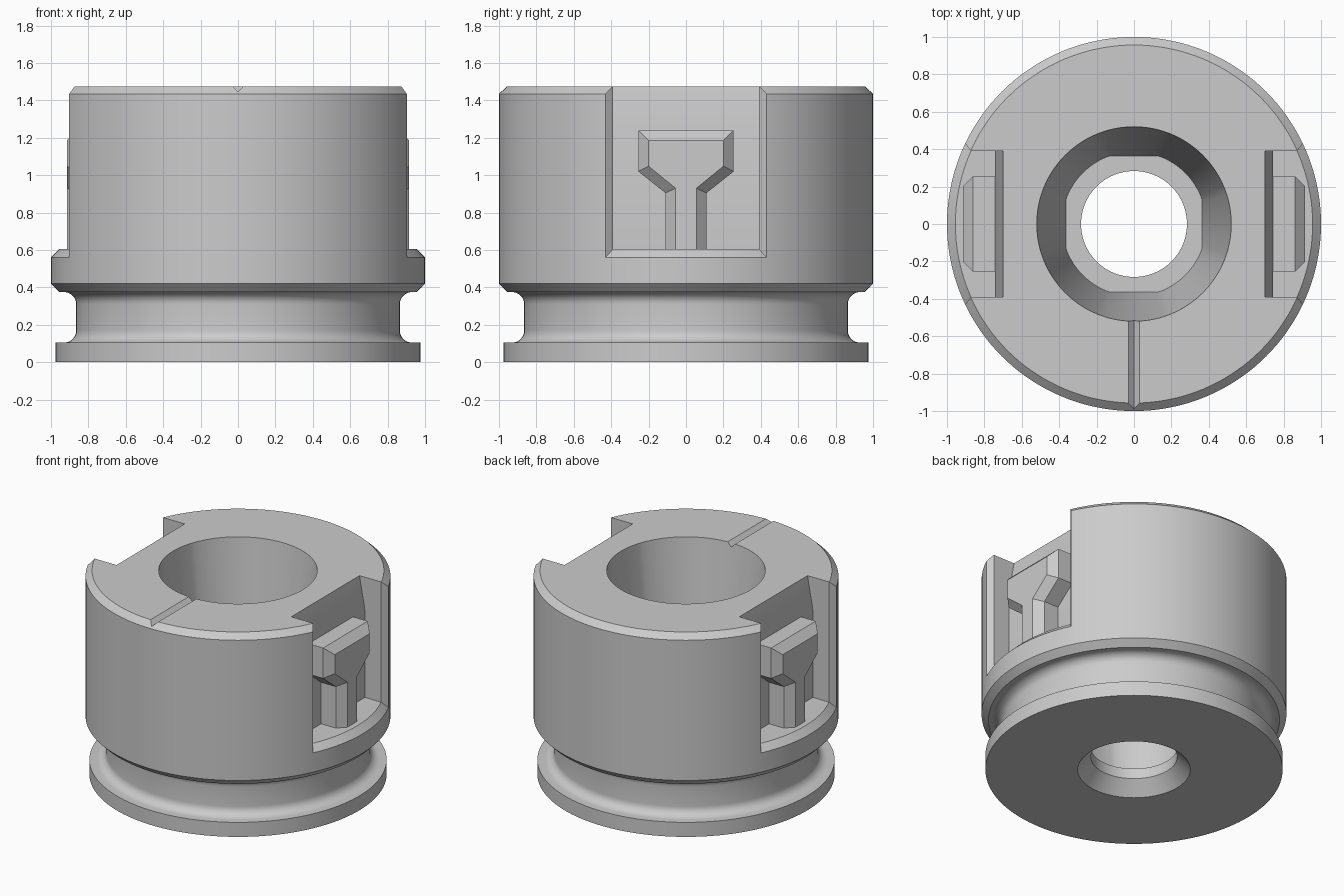
import bpy, bmesh, math
from math import sin, cos, radians, pi

if "Cube" in bpy.data.objects:
    bpy.data.objects.remove(bpy.data.objects["Cube"])

grey = bpy.data.materials.new("light grey")
grey.use_nodes = True
grey.diffuse_color = (0.6, 0.6, 0.6, 1)
grey.node_tree.nodes["Principled BSDF"].inputs["Base Color"].default_value = (0.6, 0.6, 0.6, 1)

SEGMENTS = 144


def make_object(name, bm):
    bmesh.ops.recalc_face_normals(bm, faces=bm.faces)
    mesh = bpy.data.meshes.new(name)
    bm.to_mesh(mesh)
    bm.free()
    mesh.materials.append(grey)
    obj = bpy.data.objects.new(name, mesh)
    bpy.context.collection.objects.link(obj)
    return obj


def activate(obj):
    bpy.ops.object.select_all(action='DESELECT')
    obj.select_set(True)
    bpy.context.view_layer.objects.active = obj


def bridge(bm, loops, closed_rings, closed_loops):
    """Join neighbouring vertex loops with quads."""
    count = len(loops)
    for i in range(count if closed_loops else count - 1):
        a, b = loops[i], loops[(i + 1) % count]
        n = len(a)
        for j in range(n if closed_rings else n - 1):
            k = (j + 1) % n
            bm.faces.new((a[j], a[k], b[k], b[j]))


def fillet(cx, cz, radius, start, end, steps=8):
    """Quarter arc of profile points."""
    angles = [radians(start + (end - start) * i / steps) for i in range(steps + 1)]
    return [(cx + radius * cos(a), cz + radius * sin(a)) for a in angles]


def socket_radius(angle):
    """Round bore with four flats."""
    return min(0.387, 0.363 / max(abs(cos(angle)), abs(sin(angle))))


# Body: turned profile, with the funnel running from a circle to a four-flat socket
profile = [(0.37, 0), (0.975, 0), (0.975, 0.105)]
profile += fillet(0.93, 0.17, 0.065, 270, 180)
profile += fillet(0.93, 0.31, 0.065, 180, 90)
profile += [(0.955, 0.375), (1, 0.42), (1, 1.435), (0.957, 1.475), (0.52, 1.475),
            (socket_radius, 0.17), (0.283, 0.17), (0.283, 0.095)]
bm = bmesh.new()
rings = []
for r, z in profile:
    ring = []
    for i in range(SEGMENTS):
        a = 2 * pi * i / SEGMENTS
        rr = r(a) if callable(r) else r
        ring.append(bm.verts.new((rr * cos(a), rr * sin(a), z)))
    rings.append(ring)
bridge(bm, rings, True, True)
body = make_object("body", bm)


def pocket_cutter(side):
    """Side recess with a flared rim that follows the round wall."""
    bm = bmesh.new()
    sections = []
    steps = 20
    for i in range(steps + 1):
        t = 2 * i / steps - 1

        def polar(r, deg):
            return r * cos(radians(deg * t)), r * sin(radians(deg * t))
        rim, outer = polar(0.955, 24.1), polar(1.1, 28.2)
        y = 0.39 * t
        points = [(0.743, y, 0.605), (*rim, 0.605), (*outer, 0.46), (*outer, 1.6),
                  (*rim, 1.6), (0.70, y, 1.6), (0.70, y, 1.475), (0.743, y, 1.24)]
        sections.append([bm.verts.new((side * px, py, pz)) for px, py, pz in points])
    bridge(bm, sections, True, False)
    for s in (sections[0], sections[-1]):
        bm.faces.new((s[0], s[1], s[4], s[5], s[6], s[7]))
        bm.faces.new(s[1:5])
    return make_object("pocket_cutter", bm)


def notch_cutter():
    """V-shaped index mark across the front of the top."""
    bm = bmesh.new()
    ends = [[bm.verts.new((x, y, z)) for x, z in ((0, 1.445), (0.06, 1.505), (-0.06, 1.505))]
            for y in (-0.4, -1.1)]
    bridge(bm, ends, True, False)
    for end in ends:
        bm.faces.new(end)
    return make_object("notch_cutter", bm)


for cutter in (pocket_cutter(1), pocket_cutter(-1), notch_cutter()):
    cutter.hide_render = True
    activate(body)
    mod = body.modifiers.new("cut", 'BOOLEAN')
    mod.operation = 'DIFFERENCE'
    mod.solver = 'EXACT'
    mod.object = cutter
    bpy.ops.object.modifier_apply(modifier=mod.name)
    bpy.data.objects.remove(cutter)

activate(body)
bpy.ops.object.shade_smooth_by_angle(angle=radians(22))


# Raised funnel-shaped keys inside the pockets, with chamfered edges
def outline(half):
    return half + [(-y, z) for y, z in reversed(half)]


base = outline([(0.11, 0.6), (0.11, 0.905), (0.255, 1.02), (0.255, 1.24)])
face = outline([(0.055, 0.6), (0.055, 0.93), (0.2, 1.048), (0.2, 1.185)])
for name, side in (("left_key", 1), ("right_key", -1)):
    bm = bmesh.new()
    loops = [[bm.verts.new((side * x, y, z)) for y, z in shape]
             for x, shape in ((0.73, base), (0.86, base), (0.915, face))]
    bridge(bm, loops, True, False)
    bm.faces.new(loops[0])
    bm.faces.new(loops[-1])
    make_object(name, bm)
